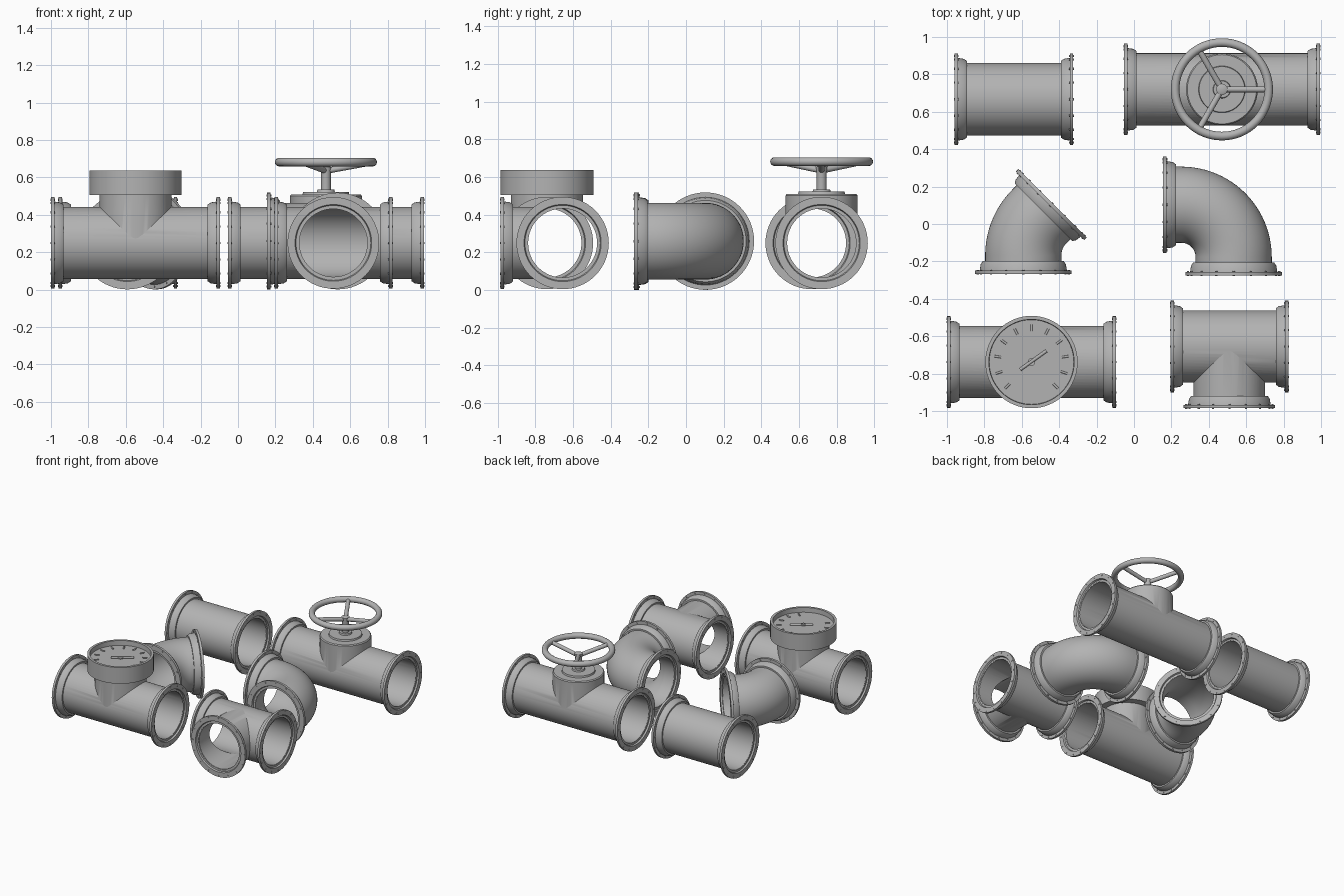
import bpy, bmesh
from math import cos, sin, pi, radians
from mathutils import Matrix, Vector

if "Cube" in bpy.data.objects:
    bpy.data.objects.remove(bpy.data.objects["Cube"])

steel = bpy.data.materials.new("grey steel")
steel.use_nodes = True
GREY = (0.45, 0.45, 0.45, 1)
steel.diffuse_color = GREY
steel.node_tree.nodes["Principled BSDF"].inputs["Base Color"].default_value = GREY

PIPE, BORE = 0.193, 0.183
SEG = 64
X, Y, Z = Vector((1, 0, 0)), Vector((0, 1, 0)), Vector((0, 0, 1))


def frame(origin, direction):
    """Matrix whose local z runs along direction from origin."""
    return Matrix.Translation(origin) @ Vector(direction).to_track_quat("Z", "Y").to_matrix().to_4x4()


def skin(bm, stations, loop=False, seg=SEG):
    """Bridge circles given as (matrix, radius); loop closes a ring, otherwise ends are capped."""
    rings = []
    for m, r in stations:
        rings.append([bm.verts.new(m @ Vector((r * cos(2 * pi * i / seg), r * sin(2 * pi * i / seg), 0)))
                      for i in range(seg)])
    pairs = list(zip(rings, rings[1:]))
    if loop:
        pairs.append((rings[-1], rings[0]))
    else:
        bm.faces.new(rings[0][::-1])
        bm.faces.new(rings[-1])
    for a, b in pairs:
        for i in range(seg):
            j = (i + 1) % seg
            bm.faces.new((a[i], a[j], b[j], b[i]))


def turned(m, profile):
    """Stations for a profile of (distance, radius) along the axis of m."""
    return [(m @ Matrix.Translation((0, 0, d)), r) for d, r in profile]


def finish(name, bm):
    bmesh.ops.recalc_face_normals(bm, faces=bm.faces)
    me = bpy.data.meshes.new(name)
    bm.to_mesh(me)
    bm.free()
    me.materials.append(steel)
    ob = bpy.data.objects.new(name, me)
    bpy.context.collection.objects.link(ob)
    smooth(ob)
    return ob


def smooth(ob):
    bpy.ops.object.select_all(action="DESELECT")
    ob.select_set(True)
    bpy.context.view_layer.objects.active = ob
    bpy.ops.object.shade_smooth_by_angle(angle=radians(35))


def lathe(name, m, profile, loop=False):
    bm = bmesh.new()
    skin(bm, turned(m, profile), loop)
    return finish(name, bm)


def rod(name, a, b, r):
    a, b = Vector(a), Vector(b)
    return lathe(name, frame(a, b - a), [(0, r), ((b - a).length, r)])


def combine(base, other, operation):
    mod = base.modifiers.new("bool", "BOOLEAN")
    mod.operation, mod.object, mod.solver = operation, other, "EXACT"
    bpy.context.view_layer.objects.active = base
    bpy.ops.object.modifier_apply(modifier=mod.name)
    bpy.data.objects.remove(other)


def flange(name, origin, inward, s=1.0):
    """Rim, stepped collar and a circle of small bolts."""
    m = frame(origin, inward)
    bm = bmesh.new()
    rim = [(0, .205), (0, .245), (.018, .245), (.018, .221), (.05, .216), (.066, .205),
           (.066, .186), (.012, .186), (.012, .2)]
    skin(bm, turned(m, [(d * s, r * s) for d, r in rim]), True)
    for i in range(16):
        at = m @ Matrix.Rotation(2 * pi * i / 16, 4, "Z") @ Matrix.Translation((.231 * s, 0, 0))
        skin(bm, turned(at, [(-.003, .006), (.022 * s, .006)]), seg=8)
    finish(name, bm)


def main_pipe(name, x0, x1, y, z=0.25, branch=None):
    """Hollow pipe along x with two flanges, and an optional branch (direction, length, bore length)."""
    a = Vector((x0 + .014, y, z))
    b = Vector((x1 - .014, y, z))
    body = rod(name, a, b, PIPE)
    bore = rod("bore", a - X * .1, b + X * .1, BORE)
    if branch:
        way, length, depth = branch
        mid = (a + b) / 2
        combine(body, rod("branch", mid, mid + way * length, PIPE - .0015), "UNION")
        combine(bore, rod("branch_bore", mid, mid + way * depth, BORE - .0015), "UNION")
    combine(body, bore, "DIFFERENCE")
    smooth(body)
    flange(name + "_right_flange", (x0, y, z), X)
    flange(name + "_left_flange", (x1, y, z), -X)


def elbow(name, x, y, angle, straight, bend, z=0.26):
    """Hollow bend starting at (x, y) along +y and turning towards +x or -x by angle."""
    s, turn, side = 1.055, abs(angle), (1 if angle > 0 else -1)
    path = [(Vector((x, y + .014, z)), Y)]
    for i in range(25):
        t = turn * i / 24
        path.append((Vector((x + side * bend * (1 - cos(t)), y + straight + bend * sin(t), z)),
                     Vector((side * sin(t), cos(t), 0))))
    end, way = path[-1]
    path.append((end + way * (straight - .014), way))
    frames = [frame(p, d) for p, d in path]
    bm = bmesh.new()
    skin(bm, [(m, PIPE * s) for m in frames] + [(m, BORE * s) for m in frames[::-1]], True)
    finish(name, bm)
    flange(name + "_front_flange", (x, y, z), Y, s)
    flange(name + "_end_flange", end + way * straight, -way, s)


# Plain pipe, elbows and open tee
main_pipe("straight_pipe", -.96, -.325, .667)
elbow("half_elbow", -.592, -.268, pi / 4, .1, .295)
elbow("right_angle_elbow", .533, -.275, -pi / 2, .098, .28)
main_pipe("open_tee", .195, .825, -.655, branch=(-Y, .316, .5))
flange("open_tee_front_flange", (.51, -.985, .25), Y)

# Gauge tee
GX, GY = -.548, -.738
main_pipe("gauge_tee", -1, -.096, GY, branch=(Z, .26, .25))
gauge = frame((GX, GY, 0), Z)
lathe("gauge_case", gauge, [(.505, .19), (.505, .247), (.638, .247), (.638, .228), (.6, .226)])
for i in range(11):
    t = radians(-45 + 27 * i)
    out = Vector((cos(t), sin(t), 0))
    c = Vector((GX, GY, .602))
    rod("gauge_tick", c + out * .165, c + out * .2, .006)
lathe("gauge_hub", gauge, [(.598, .02), (.61, .02)])
rod("gauge_needle", (GX - .06, GY - .04, .605), (GX + .08, GY + .06, .605), .009)

# Valve pipe with bonnet, stem and hand wheel
VX, VY = .47, .72
main_pipe("valve_pipe", -.053, .994, VY, branch=(Z, .25, .24))
valve = frame((VX, VY, 0), Z)
lathe("valve_bonnet", valve, [(.48, .1915), (.502, .1915), (.51, .185), (.51, .125), (.523, .122)])
lathe("valve_stem", valve, [(.515, .05), (.535, .045), (.535, .026), (.62, .026), (.655, .03), (.66, .02)])
lathe("wheel_rim", valve, [(.682 + .023 * sin(2 * pi * i / 16), .25 + .023 * cos(2 * pi * i / 16))
                           for i in range(16)], True)
for i in range(3):
    t = 2 * pi * i / 3
    rod("wheel_spoke", (VX, VY, .635), (VX + .245 * cos(t), VY + .245 * sin(t), .68), .016)
